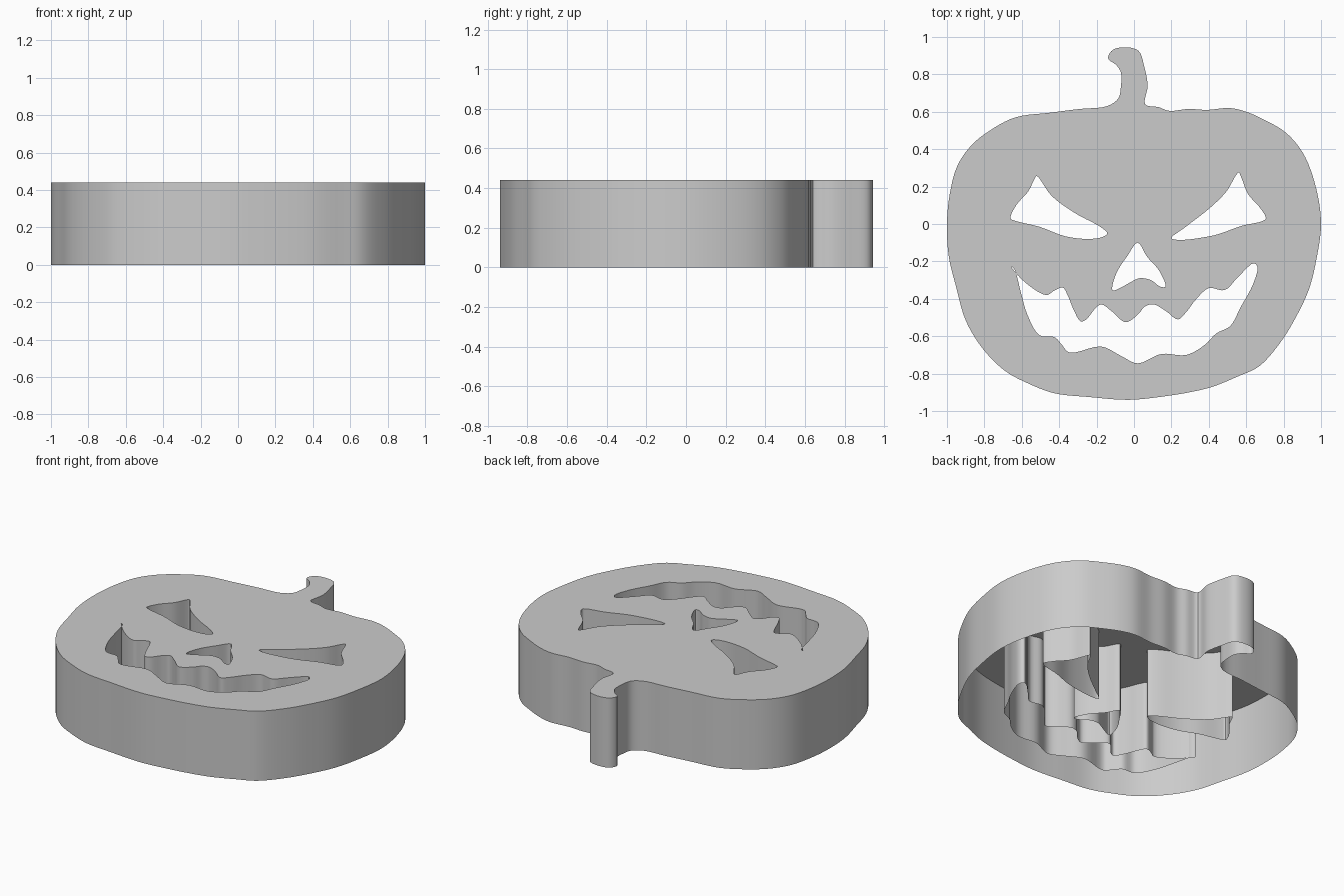
import bpy
import bmesh
from math import radians
from mathutils import Vector

if "Cube" in bpy.data.objects:
    bpy.data.objects.remove(bpy.data.objects["Cube"], do_unlink=True)

HEIGHT = 0.44
STEPS = 5

# Control points of each closed contour, running clockwise
body_and_stem = [
    (.06, .64), (.13, .625), (.19, .605), (.29, .615), (.39, .61), (.51, .62),
    (.6, .6), (.7, .555), (.81, .49), (.9, .385), (.965, .225), (1, .01),
    (.975, -.19), (.935, -.35), (.87, -.49), (.785, -.63), (.67, -.76),
    (.555, -.815), (.42, -.87), (.295, -.9), (.135, -.925), (-.03, -.94),
    (-.24, -.925), (-.425, -.905), (-.56, -.855), (-.69, -.785),
    (-.81, -.665), (-.9, -.515), (-.95, -.34), (-.99, -.175), (-1, 0),
    (-.985, .16), (-.945, .31), (-.87, .42), (-.77, .5), (-.635, .57),
    (-.45, .595), (-.29, .615), (-.145, .63), (-.085, .67), (-.07, .735),
    (-.07, .81), (-.095, .85), (-.138, .885), (-.115, .93), (-.045, .945),
    (.025, .925), (.055, .84), (.073, .74)]

right_eye = [
    (-.52, .257), (-.44, .15), (-.31, .055), (-.18, -.015), (-.143, -.05),
    (-.17, -.07), (-.25, -.08), (-.37, -.065), (-.505, -.015), (-.635, .017),
    (-.66, .03), (-.63, .1), (-.565, .175), (-.53, .245)]

left_eye = [
    (.56, .275), (.575, .245), (.61, .16), (.675, .085), (.705, .03),
    (.685, .015), (.575, -.01), (.43, -.06), (.235, -.085), (.2, -.075),
    (.27, -.02), (.405, .085), (.495, .175), (.545, .26)]

nose = [
    (.02, -.1), (.07, -.175), (.135, -.25), (.168, -.335), (.14, -.335),
    (.09, -.3), (.03, -.29), (-.025, -.315), (-.08, -.345), (-.115, -.355),
    (-.095, -.265), (-.035, -.17)]

mouth = [
    (-.655, -.23), (-.585, -.31), (-.468, -.38), (-.425, -.355), (-.38, -.34),
    (-.355, -.38), (-.32, -.465), (-.285, -.52), (-.255, -.51), (-.21, -.455),
    (-.175, -.43), (-.115, -.47), (-.045, -.525), (.02, -.485), (.06, -.44),
    (.105, -.43), (.17, -.465), (.235, -.51), (.28, -.47), (.33, -.405),
    (.4, -.343), (.485, -.353), (.555, -.285), (.64, -.21), (.66, -.23),
    (.635, -.325), (.57, -.445), (.515, -.545), (.44, -.585), (.38, -.645),
    (.28, -.7), (.145, -.695), (.02, -.745), (-.07, -.705), (-.175, -.655),
    (-.345, -.687), (-.39, -.64), (-.425, -.605), (-.505, -.595),
    (-.57, -.485), (-.605, -.365), (-.64, -.24)]


def smooth_contour(points):
    """Closed centripetal spline through the control points."""
    pts = [Vector((x, y, HEIGHT)) for x, y in points]
    count = len(pts)
    result = []
    for i in range(count):
        a, b, c, d = (pts[(i + k) % count] for k in (-1, 0, 1, 2))
        ta = 0.0
        tb = ta + (b - a).length ** 0.5
        tc = tb + (c - b).length ** 0.5
        td = tc + (d - c).length ** 0.5
        for step in range(STEPS):
            t = tb + (tc - tb) * step / STEPS
            ab = a.lerp(b, (t - ta) / (tb - ta))
            bc = b.lerp(c, (t - tb) / (tc - tb))
            cd = c.lerp(d, (t - tc) / (td - tc))
            abc = ab.lerp(bc, (t - ta) / (tc - ta))
            bcd = bc.lerp(cd, (t - tb) / (td - tb))
            result.append(abc.lerp(bcd, (t - tb) / (tc - tb)))
    return result


def add_loop(bm, points):
    verts = [bm.verts.new(p) for p in points]
    return [bm.edges.new((v, verts[i - 1])) for i, v in enumerate(verts)]


bm = bmesh.new()
rims = []
for contour in (body_and_stem, right_eye, left_eye, nose, mouth):
    rims += add_loop(bm, smooth_contour(contour))

# Flat top with the face openings left free
bmesh.ops.triangle_fill(bm, edges=rims, use_beauty=True, normal=(0, 0, 1))

# Thin walls down from every rim; the underside stays open
walls = bmesh.ops.extrude_edge_only(bm, edges=rims)["geom"]
bmesh.ops.translate(bm, vec=(0, 0, -HEIGHT),
                    verts=[g for g in walls if isinstance(g, bmesh.types.BMVert)])

# Consistent normals with the top facing up
bmesh.ops.recalc_face_normals(bm, faces=bm.faces)
bm.normal_update()
if sum(f.normal.z for f in bm.faces) < 0:
    bmesh.ops.reverse_faces(bm, faces=bm.faces)

mesh = bpy.data.meshes.new("pumpkin_shell")
bm.to_mesh(mesh)
bm.free()
shell = bpy.data.objects.new("pumpkin_shell", mesh)
bpy.context.collection.objects.link(shell)

# Plain grey
grey = bpy.data.materials.new("plain_grey")
grey.use_nodes = True
colour = (0.6, 0.6, 0.6, 1)
grey.diffuse_color = colour
grey.node_tree.nodes["Principled BSDF"].inputs["Base Color"].default_value = colour
mesh.materials.append(grey)

# Smooth walls, crisp rims and corners
bpy.ops.object.select_all(action='DESELECT')
shell.select_set(True)
bpy.context.view_layer.objects.active = shell
bpy.ops.object.shade_smooth_by_angle(angle=radians(30))
